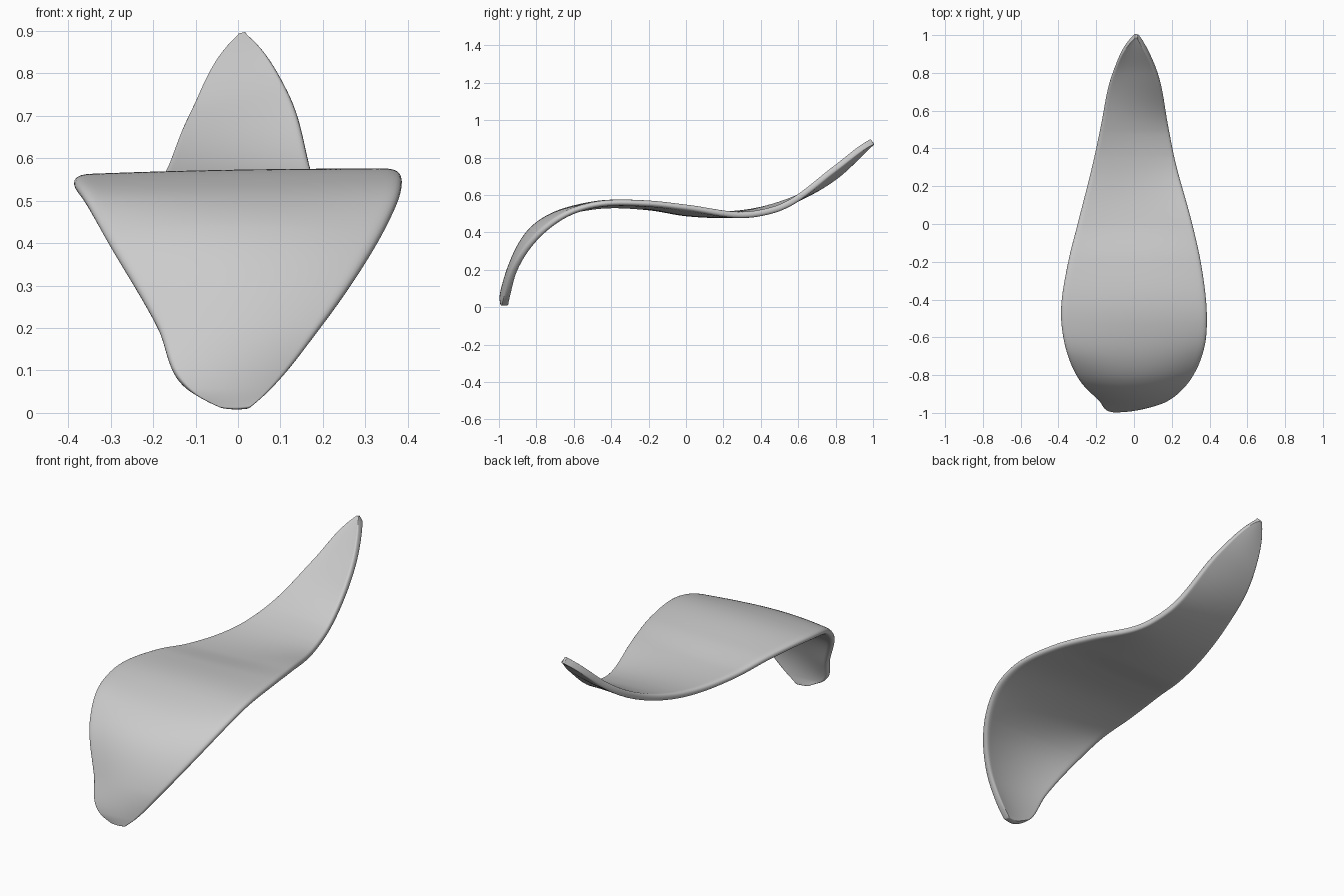
import bpy, bmesh
from mathutils import Vector

if "Cube" in bpy.data.objects:
    bpy.data.objects.remove(bpy.data.objects["Cube"])

# Stations along the sheet: left edge x,y,z | centre y,z | right edge x,y,z
ST = [Vector(s) for s in (
    (-0.04, -0.975, 0.012, -0.972, 0.008, 0.025, -0.968, 0.01),
    (-0.12, -0.98, 0.055, -0.975, 0.055, 0.08, -0.955, 0.06),
    (-0.19, -0.92, 0.2, -0.938, 0.21, 0.195, -0.915, 0.2),
    (-0.31, -0.79, 0.405, -0.81, 0.425, 0.33, -0.77, 0.4),
    (-0.36, -0.67, 0.495, -0.69, 0.498, 0.375, -0.65, 0.49),
    (-0.388, -0.5, 0.537, -0.5, 0.548, 0.388, -0.5, 0.545),
    (-0.35, -0.2, 0.535, -0.2, 0.542, 0.355, -0.2, 0.555),
    (-0.3, 0.0, 0.505, 0.0, 0.508, 0.31, 0.0, 0.535),
    (-0.212, 0.35, 0.51, 0.35, 0.505, 0.215, 0.35, 0.495),
    (-0.18, 0.5, 0.548, 0.5, 0.54, 0.185, 0.5, 0.53),
    (-0.113, 0.8, 0.7, 0.8, 0.715, 0.123, 0.8, 0.745),
    (-0.022, 0.97, 0.86, 0.97, 0.862, 0.037, 0.97, 0.872),
    (0.005, 0.997, 0.885, 0.997, 0.885, 0.018, 0.997, 0.885),
)]
SUB, ACROSS = 7, 16

# Smooth rows between the stations (Hermite spline, spacing-aware tangents)
seg = [(b - a).length for a, b in zip(ST, ST[1:])]
slope = [(b - a) / d for a, b, d in zip(ST, ST[1:], seg)]
tan = [slope[0]]
for i in range(1, len(seg)):
    tan.append((slope[i-1] * seg[i] + slope[i] * seg[i-1]) / (seg[i-1] + seg[i]))
tan.append(slope[-1])
rows = []
for i, d in enumerate(seg):
    for s in range(SUB):
        t = s / SUB
        rows.append(ST[i] * (2*t**3 - 3*t*t + 1) + ST[i+1] * (3*t*t - 2*t**3)
                    + tan[i] * (d * (t**3 - 2*t*t + t))
                    + tan[i+1] * (d * (t**3 - t*t)))
rows.append(ST[-1])

# Petal surface: parabola through left, centre and right of every row
bm = bmesh.new()
grid = []
for lx, ly, lz, cy, cz, rx, ry, rz in rows:
    L, R = Vector((lx, ly, lz)), Vector((rx, ry, rz))
    C = Vector(((lx + rx) / 2, cy, cz))
    line = []
    for j in range(ACROSS + 1):
        u = 2 * j / ACROSS - 1
        line.append(bm.verts.new(L*(u*(u-1)/2) + C*(1-u*u) + R*(u*(u+1)/2)))
    grid.append(line)
for a, b in zip(grid, grid[1:]):
    for j in range(ACROSS):
        bm.faces.new((a[j], a[j+1], b[j+1], b[j]))
me = bpy.data.meshes.new("petal")
bm.to_mesh(me)
bm.free()
me.shade_smooth()
petal = bpy.data.objects.new("petal", me)
bpy.context.collection.objects.link(petal)

# Thickness and rounded rim
sol = petal.modifiers.new("thickness", 'SOLIDIFY')
sol.thickness = 0.034
sol.offset = 0
sub = petal.modifiers.new("rounding", 'SUBSURF')
sub.levels = sub.render_levels = 2
